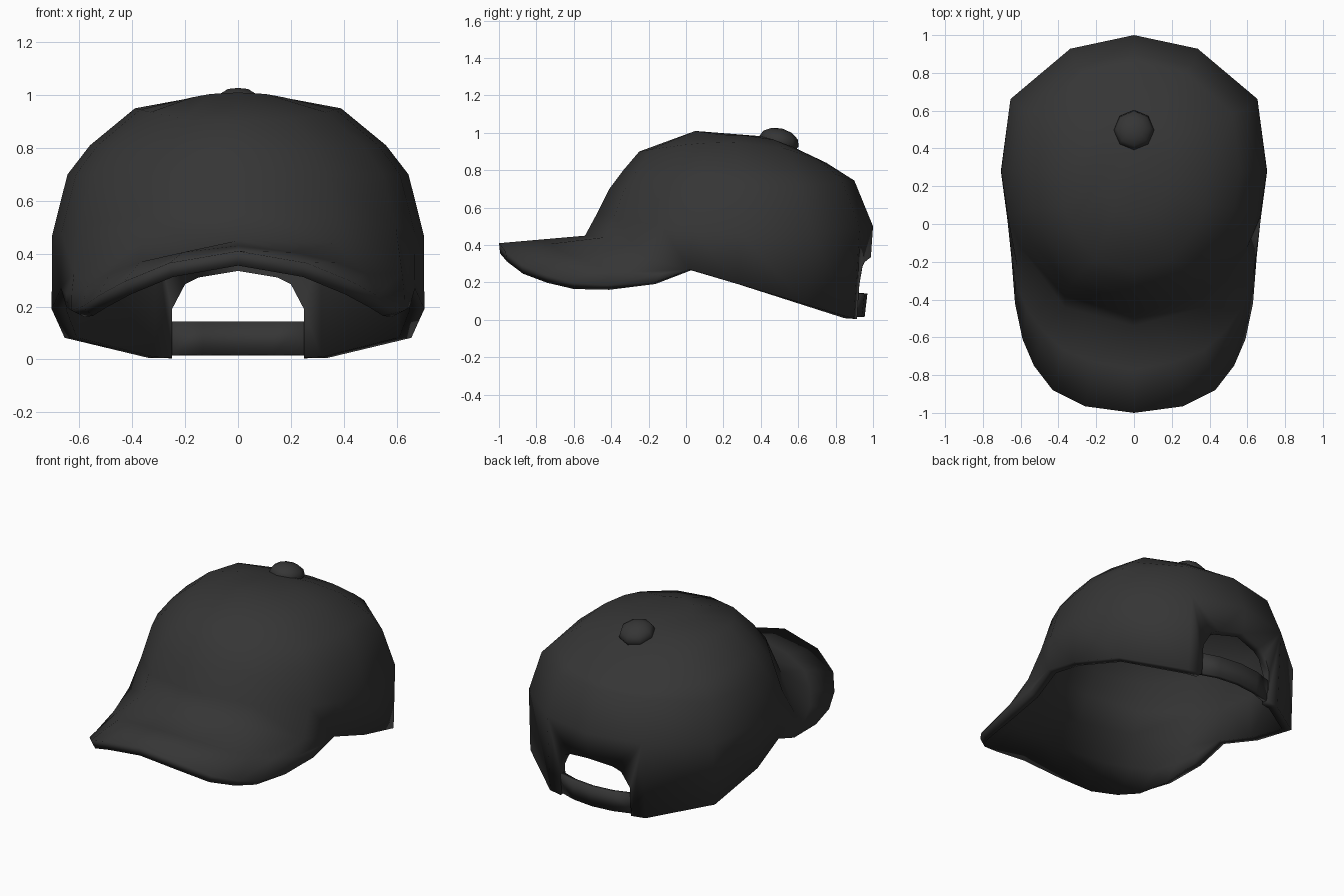
import bpy, bmesh, math
from mathutils import Vector

if "Cube" in bpy.data.objects:
    bpy.data.objects.remove(bpy.data.objects["Cube"])

mat = bpy.data.materials.new("charcoal cloth")
mat.diffuse_color = (0.036, 0.036, 0.036, 1)
mat.use_nodes = True
mat.node_tree.nodes["Principled BSDF"].inputs["Base Color"].default_value = mat.diffuse_color


def smooth(ob, angle):
    bpy.ops.object.select_all(action='DESELECT')
    bpy.context.view_layer.objects.active = ob
    ob.select_set(True)
    bpy.ops.object.shade_smooth_by_angle(angle=math.radians(angle))


def make(name, polys, outward=None, thick=0, angle=60):
    """Mesh from polygons given as point lists; equal points are welded.
    outward(centre) gives the direction the normals should face."""
    bm = bmesh.new()
    known = {}

    def vert(p):
        key = tuple(round(c, 4) + 0.0 for c in p)
        if key not in known:
            known[key] = bm.verts.new(key)
        return known[key]

    for poly in polys:
        vs = list(dict.fromkeys(vert(p) for p in poly))
        if len(vs) > 2:
            bm.faces.new(vs)
    bmesh.ops.recalc_face_normals(bm, faces=bm.faces[:])
    if outward:
        bm.normal_update()
        if sum(f.normal.dot(outward(f.calc_center_median())) * f.calc_area() for f in bm.faces) < 0:
            bmesh.ops.reverse_faces(bm, faces=bm.faces[:])
    me = bpy.data.meshes.new(name)
    bm.to_mesh(me)
    bm.free()
    ob = bpy.data.objects.new(name, me)
    bpy.context.collection.objects.link(ob)
    me.materials.append(mat)
    smooth(ob, angle)
    if thick:
        m = ob.modifiers.new("thickness", 'SOLIDIFY')
        m.thickness, m.offset = thick, -1
    return ob


def mirrored(half):
    return half + [Vector((-p[0], p[1], p[2])) for p in half[-2::-1]]


def bands(rows):
    return [(a[i], a[i + 1], b[i + 1], b[i])
            for a, b in zip(rows, rows[1:]) for i in range(len(a) - 1)]


def rim_z(x, y):
    if y > 0.0:
        return max(0.0, 0.275 - 0.3 * y)
    return 0.41 + 0.087 * (y + 1) - 1.0 * x ** 4


# Crown: unit plan outline (back to front, one half) and levels
plan = [(0, 1), (.48, .9), (.93, .53), (1, 0), (.95, -.32), (.85, -.54), (.52, -.88), (0, -1)]
# front y, back y, half width, middle y, z front, z side, z back
levels = [(-.54, .965, .705, .28, None, 0, 0),
          (-.475, 1.0, .703, .28, .57, .47, .50),
          (-.41, .90, .645, .28, .70, .70, .745),
          (-.335, .86, .56, .28, .80, .81, .77),
          (-.25, .75, .39, .26, .90, .95, .84),
          (.05, .6, .2, .32, 1.01, .985, .91)]


def half_ring(fy, by, w, my, zf, zs, zb):
    half = []
    for k, (u, v) in enumerate(plan):
        if zf is None and k == 5:
            u, v = .88, -.61           # rim is fuller where the brim starts
        x = u * w
        y = my + v * ((by - my) if v > 0 else (my - fy))
        z = rim_z(x, y) if zf is None else zs + ((zb if v > 0 else zf) - zs) * v * v
        half.append(Vector((x, y, z)))
    return half


halves = [half_ring(*l) for l in levels]
rings = [mirrored(h) for h in halves]
pole = Vector((0, .4, .982))
polys = bands(rings + [[pole] * len(rings[0])])

# Brim: grows out of the crown's front rim to a curved outer edge
front = halves[0][4:8]
outer = [front[0]] + [Vector(p) for p in [
    (.65, -.17, .20), (.63, -.42, .185), (.59, -.61, .20), (.53, -.75, .24),
    (.43, -.88, .295), (.26, -.965, .365), (0, -1, .41)]]
inner, mid = [], []
for i, p in enumerate(outer):
    t = i / 7 * 3
    k = min(int(t), 2)
    inner.append(front[round(t)])
    mid.append(front[k].lerp(front[k + 1], t - k).lerp(p, .5) if i else front[0])
polys += bands([mirrored(r) for r in (inner, mid, outer)])
cap = make("crown_and_brim", polys, lambda c: c - Vector((0, .1, .1)), 0.055)

# Rounded opening at the back, cut by a hidden prism
arch = [(.25, -.2), (.25, .19), (.2, .285), (.15, .31), (0, .335)]
arch += [(-x, z) for x, z in arch[-2::-1]]
near, far = ([(x, y, z) for x, z in arch + arch[:1]] for y in (.6, 1.3))
cutter = make("opening_cutter", bands([near, far]) + [near, far])
cutter.hide_render = True
cutter.hide_set(True)
b = cap.modifiers.new("opening", 'BOOLEAN')
b.operation, b.object, b.solver = 'DIFFERENCE', cutter, 'EXACT'

# Strap across the opening
path = [(-.26, .91), (-.14, .95), (0, .965), (.14, .95), (.26, .91)]
make("strap", bands([[(x, y + dy, z) for x, y in path] for z, dy in ((.015, -.01), (.14, .005))]),
     lambda c: Vector((0, 1, 0)), 0.03, 30)

# Button on top
bpy.ops.mesh.primitive_uv_sphere_add(segments=8, ring_count=6, radius=1,
                                     location=(0, .497, .955), rotation=(-.25, 0, 0))
button = bpy.context.object
button.name = "button"
button.scale = (.107, .109, .07)
button.data.materials.append(mat)
smooth(button, 50)
